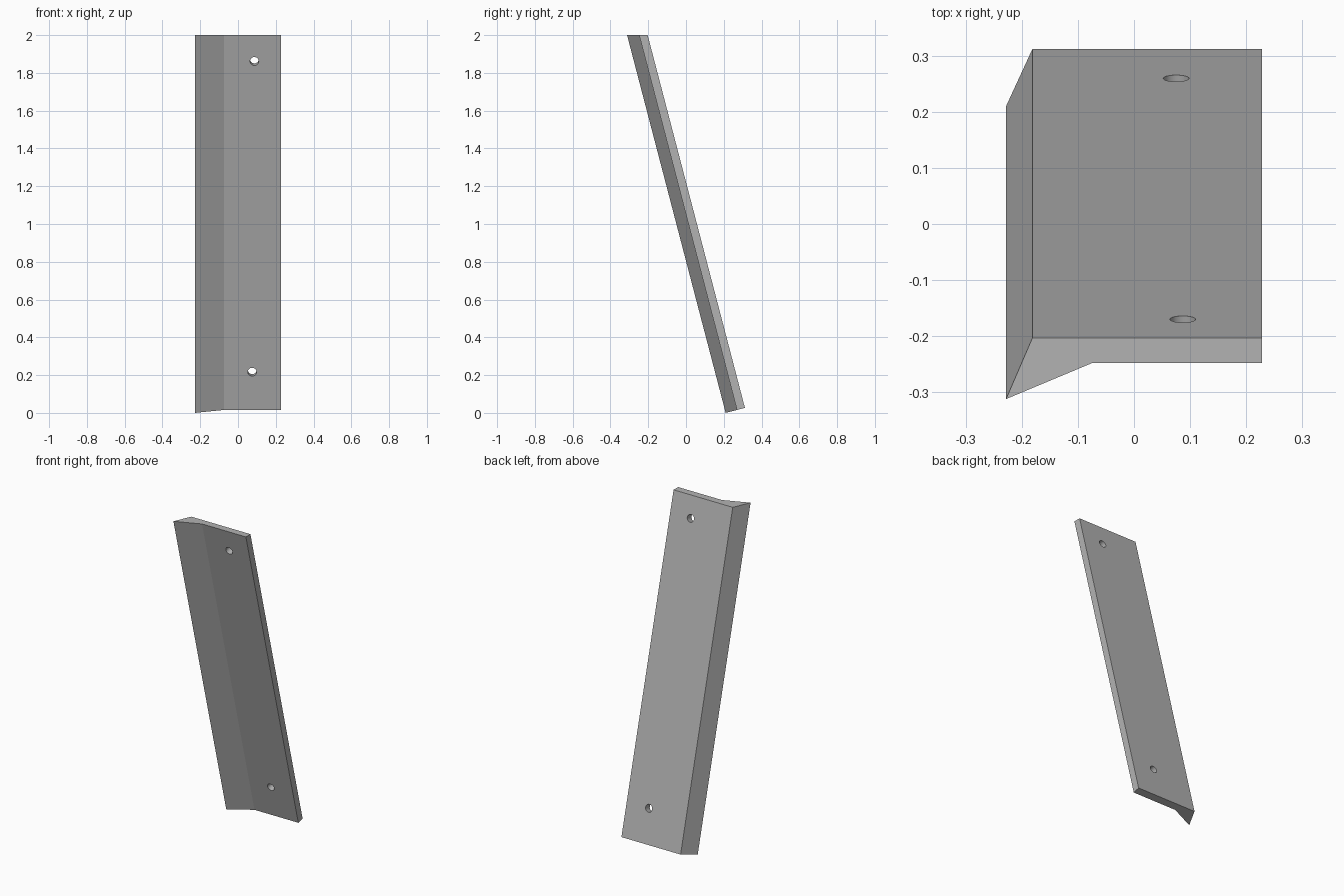
import bpy, bmesh, math
from mathutils import Vector

cube = bpy.data.objects.get("Cube")
if cube:
    bpy.data.objects.remove(cube, do_unlink=True)

SLOPE = 0.261          # how far the board leans forward per unit of height
TOP = 2.0
FRONT = -0.312         # foremost point of the top end

grey = bpy.data.materials.new("plain grey")
grey.use_nodes = True
grey.diffuse_color = (0.45, 0.45, 0.45, 1)
grey.node_tree.nodes["Principled BSDF"].inputs["Base Color"].default_value = (0.45, 0.45, 0.45, 1)


def add_object(name, bm):
    bmesh.ops.recalc_face_normals(bm, faces=bm.faces[:])
    mesh = bpy.data.meshes.new(name)
    bm.to_mesh(mesh)
    bm.free()
    mesh.materials.append(grey)
    ob = bpy.data.objects.new(name, mesh)
    bpy.context.collection.objects.link(ob)
    return ob


# Leaning board: level top end, square-cut bottom end, flared lip on one side
profile = [(-0.228, FRONT), (-0.075, -0.248), (0.228, -0.248),
           (0.228, -0.203), (-0.181, -0.203)]
bm = bmesh.new()
top = [bm.verts.new((x, y, TOP)) for x, y in profile]
bottom = []
for x, y in profile:
    z = SLOPE * (y - FRONT) / (1 + SLOPE ** 2)
    bottom.append(bm.verts.new((x, y + SLOPE * (TOP - z), z)))
bm.faces.new(top)
bm.faces.new(bottom[::-1])
for i in range(len(top)):
    j = (i + 1) % len(top)
    bm.faces.new((top[i], bottom[i], bottom[j], top[j]))
board = add_object("leaning_board", bm)

# Screw holes, drilled square to the board
bpy.context.view_layer.objects.active = board
normal = Vector((0, 1, SLOPE))
for x, z in ((0.087, 1.867), (0.075, 0.222)):
    bm = bmesh.new()
    bmesh.ops.create_cone(bm, cap_ends=True, segments=32, radius1=0.023,
                          radius2=0.023, depth=0.3)
    cutter = add_object("hole_cutter", bm)
    cutter.rotation_euler = normal.to_track_quat('Z', 'Y').to_euler()
    cutter.location = (x, -0.2255 + SLOPE * (TOP - z), z)
    cutter.hide_render = True
    mod = board.modifiers.new("hole", 'BOOLEAN')
    mod.operation = 'DIFFERENCE'
    mod.solver = 'EXACT'
    mod.object = cutter
    bpy.context.view_layer.update()
    bpy.ops.object.modifier_apply(modifier=mod.name)
    bpy.data.objects.remove(cutter, do_unlink=True)

# Smooth hole walls, crisp board edges
board.select_set(True)
bpy.ops.object.shade_smooth_by_angle(angle=math.radians(20))
